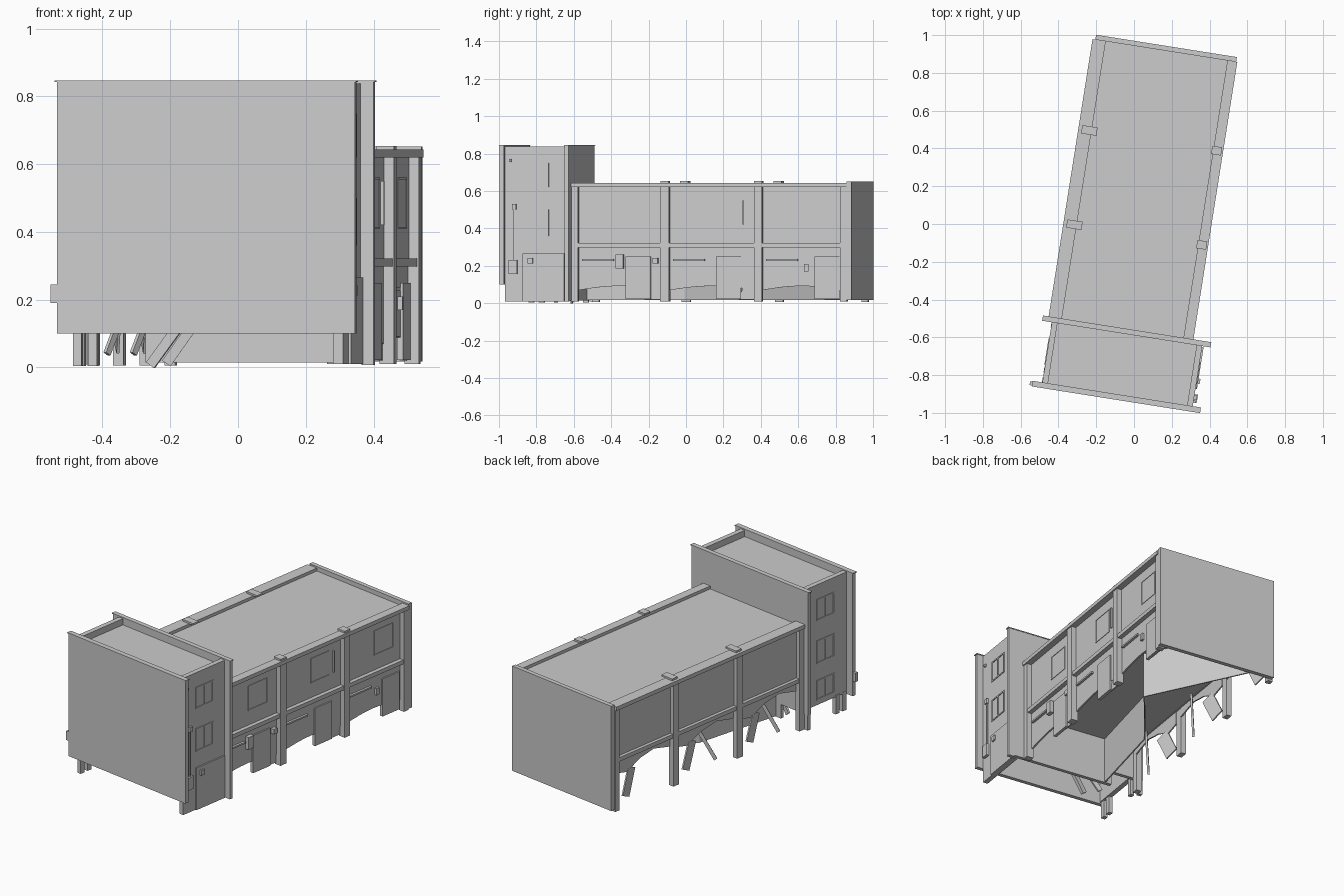
import bpy, bmesh, math
from mathutils import Matrix, Vector

if "Cube" in bpy.data.objects:
    bpy.data.objects.remove(bpy.data.objects["Cube"])

ROT = Matrix.Rotation(math.radians(-9), 4, 'Z')   # whole building is turned on its plot
MAT = bpy.data.materials.new("light_grey")
MAT.diffuse_color = (0.604, 0.604, 0.604, 1)
MAT.use_nodes = True
MAT.node_tree.nodes["Principled BSDF"].inputs["Base Color"].default_value = MAT.diffuse_color


def finish(name, bm):
    bmesh.ops.recalc_face_normals(bm, faces=bm.faces)
    me = bpy.data.meshes.new(name)
    bm.to_mesh(me)
    bm.free()
    me.materials.append(MAT)
    ob = bpy.data.objects.new(name, me)
    bpy.context.collection.objects.link(ob)
    ob.matrix_world = ROT
    return ob


def box(name, x0, x1, y0, y1, z0, z1):
    bm = bmesh.new()
    bmesh.ops.create_cube(bm, size=1)
    for v in bm.verts:
        v.co = Vector(((x0 + x1) / 2 + v.co.x * (x1 - x0),
                       (y0 + y1) / 2 + v.co.y * (y1 - y0),
                       (z0 + z1) / 2 + v.co.z * (z1 - z0)))
    return finish(name, bm)


def side_panel(name, x0, x1, outline):
    """Wall plate cut to a (y, z) outline and given thickness along x."""
    bm = bmesh.new()
    f = bm.faces.new([bm.verts.new((x0, y, z)) for y, z in outline])
    ex = bmesh.ops.extrude_face_region(bm, geom=[f])
    verts = [g for g in ex['geom'] if isinstance(g, bmesh.types.BMVert)]
    bmesh.ops.translate(bm, verts=verts, vec=(x1 - x0, 0, 0))
    return finish(name, bm)


def beam(name, a, b, w, t):
    """Tilted plank from point a to point b, w wide and t thick."""
    a, b = Vector(a), Vector(b)
    d = b - a
    bm = bmesh.new()
    bmesh.ops.create_cube(bm, size=1)
    m = Matrix.Translation((a + b) / 2) @ d.to_track_quat('Z', 'Y').to_matrix().to_4x4()
    bmesh.ops.transform(bm, matrix=m @ Matrix.Diagonal((t, w, d.length, 1)), verts=bm.verts)
    return finish(name, bm)


def frame(name, x0, x1, y0, y1, z0, z1, t=0.008):
    """Window surround made of four thin bars."""
    box(name + "_sill", x0, x1, y0, y1, z0, z0 + t)
    box(name + "_head", x0, x1, y0, y1, z1 - t, z1)
    box(name + "_jamb_a", x0, x1, y0, y0 + t, z0 + t, z1 - t)
    box(name + "_jamb_b", x0, x1, y1 - t, y1, z0 + t, z1 - t)


# Tower gable walls with thin coping, lower shop wall and end posts
box("front_gable", -0.394, 0.497, -0.931, -0.907, 0.10, 0.842)
box("rear_gable", -0.394, 0.497, -0.579, -0.557, 0.10, 0.842)
for n, y0, y1 in (("front", -0.934, -0.904), ("rear", -0.582, -0.554)):
    box(n + "_coping", -0.40, 0.502, y0, y1, 0.842, 0.847)
box("rear_gable_base", -0.185, 0.46, -0.579, -0.557, 0.015, 0.10)
for x0, x1 in ((-0.39, -0.365), (0.46, 0.497)):
    box("rear_gable_post", x0, x1, -0.579, -0.557, 0.008, 0.10)
box("wall_lamp", -0.413, -0.394, -0.929, -0.909, 0.19, 0.245)

# Tower side walls, roof and floor
box("tower_right_wall", 0.428, 0.458, -0.907, -0.579, 0.01, 0.838)
box("tower_left_wall", -0.348, -0.318, -0.907, -0.579, 0.11, 0.838)
box("tower_roof", -0.318, 0.428, -0.907, -0.579, 0.785, 0.80)
box("tower_floor", -0.318, 0.428, -0.907, -0.579, 0.30, 0.315)
for y in (-0.905, -0.85, -0.61):
    box("tower_left_post", -0.35, -0.325, y, y + 0.03, 0.005, 0.12)

# Tower windows: three on each side, with mullion
for z0, z1 in ((0.62, 0.75), (0.36, 0.50), (0.14, 0.26)):
    for side, x0, x1 in (("right", 0.458, 0.462), ("left", -0.352, -0.348)):
        if side == "right" and z0 < 0.3:
            continue
        frame("tower_window_" + side, x0, x1, -0.81, -0.67, z0, z1)
        box("tower_mullion_" + side, x0, x1, -0.744, -0.737, z0 + 0.008, z1 - 0.008)

# Tower entrance, meter box and conduit on the right side
box("entrance_surround", 0.458, 0.466, -0.81, -0.586, 0.01, 0.265)
box("entrance_lamp", 0.466, 0.476, -0.783, -0.755, 0.212, 0.242)
box("meter_box", 0.458, 0.476, -0.885, -0.84, 0.155, 0.23)
box("conduit", 0.458, 0.466, -0.862, -0.853, 0.23, 0.50)
box("conduit_top", 0.458, 0.472, -0.868, -0.846, 0.50, 0.53)
box("vent", 0.458, 0.468, -0.885, -0.872, 0.755, 0.77)

# Main hall: end wall, roof, upper floor
V0, V1 = -0.557, 0.932
box("back_wall", -0.355, 0.40, V1, 0.958, 0.018, 0.652)
box("main_roof", -0.32, 0.36, V0, V1, 0.61, 0.625)
box("upper_floor", -0.33, 0.36, V0, V1, 0.30, 0.315)
box("right_cornice", 0.353, 0.406, V0, V1, 0.62, 0.643)
box("left_cornice", -0.37, -0.299, V0, V1, 0.62, 0.643)
box("right_belt", 0.36, 0.393, V0, V1, 0.298, 0.322)
box("left_belt", -0.358, -0.32, V0, V1, 0.298, 0.322)

# Columns with caps above the cornice
for y, h in ((-0.542, 0.02), (-0.053, 0.024), (0.452, 0.022), (0.915, 0.017)):
    box("right_column", 0.355, 0.398, y - h, y + h, 0.01, 0.62)
    box("left_column", -0.362, -0.33, y - h, y + h, 0.006, 0.62)
for y in (-0.053, 0.452):
    box("right_column_cap", 0.345, 0.398, y - 0.022, y + 0.022, 0.643, 0.654)
    box("left_column_cap", -0.352, -0.27, y - 0.022, y + 0.022, 0.643, 0.654)

# Three bays on each long side
for i, (y0, y1) in enumerate(((-0.522, -0.077), (-0.029, 0.43), (0.474, 0.898))):
    w = y1 - y0
    box("upper_panel_right", 0.355, 0.368, y0, y1, 0.322, 0.62)
    box("upper_panel_left", -0.338, -0.325, y0, y1, 0.322, 0.62)
    frame("bay_window_right", 0.368, 0.371, y0 + 0.22, y0 + 0.37, 0.41, 0.56, 0.005)

    # Right lower wall with shallow arched bottom edge
    arch = [(y0 + w * k / 8, 0.07 + 0.022 * math.sin(math.pi * k / 8)) for k in range(9)]
    side_panel("lower_wall_right", 0.355, 0.366, arch + [(y1, 0.30), (y0, 0.30)])
    d = y0 + (0.255, 0.25, 0.28)[i]
    box("bay_door", 0.355, 0.374, d, d + 0.135, 0.022, 0.25)
    box("sign_rail", 0.366, 0.38, y0 + 0.02, y0 + 0.19, 0.226, 0.236)
    side_panel("broken_corner", 0.355, 0.363,
               [(y1 - 0.09, 0.02), (y1, 0.02), (y1, 0.09), (y1 - 0.06, 0.09)])

    # Left arcade: hanging boards and a leaning pole
    ragged = [(y0, 0.24), (y0 + 0.3 * w, 0.27), (y0 + 0.55 * w, 0.25),
              (y0 + 0.8 * w, 0.2), (y1, 0.22)]
    side_panel("ragged_wall_left", -0.335, -0.327, ragged + [(y1, 0.30), (y0, 0.30)])
    beam("hanging_board", (-0.32, y0 + 0.68 * w, 0.21), (-0.34, y0 + 0.84 * w, 0.06), 0.085, 0.008)
    if i != 2:
        beam("fallen_pole", (-0.26, y0 + 0.5 * w, 0.26), (-0.33, y0 + 0.3 * w, 0.04), 0.02, 0.012)

box("hall_meter_box", 0.366, 0.39, -0.32, -0.278, 0.185, 0.26)
box("hall_lamp_a", 0.366, 0.39, -0.12, -0.092, 0.212, 0.242)
box("hall_lamp_b", 0.366, 0.38, 0.70, 0.722, 0.17, 0.21)
box("drain_pipe", 0.368, 0.378, 0.366, 0.373, 0.42, 0.55)

# Folded inner partition behind the left arcade
path = [(-0.14, V0), (-0.08, -0.02), (0.17, 0.39), (-0.20, V1)]
bm = bmesh.new()
cols = [(bm.verts.new((x, y, 0.018)), bm.verts.new((x, y, 0.30))) for x, y in path]
for (a, b), (c, d) in zip(cols, cols[1:]):
    bm.faces.new((a, c, d, b))
wall = finish("inner_partition", bm)
mod = wall.modifiers.new("thickness", 'SOLIDIFY')
mod.thickness = 0.008

# Leaning pole under the tower
beam("tower_leaning_pole", (0.03, -0.70, 0.20), (-0.10, -0.72, 0.012), 0.03, 0.02)
beam("tower_leaning_board", (0.0, -0.66, 0.22), (-0.16, -0.64, 0.007), 0.03, 0.012)
